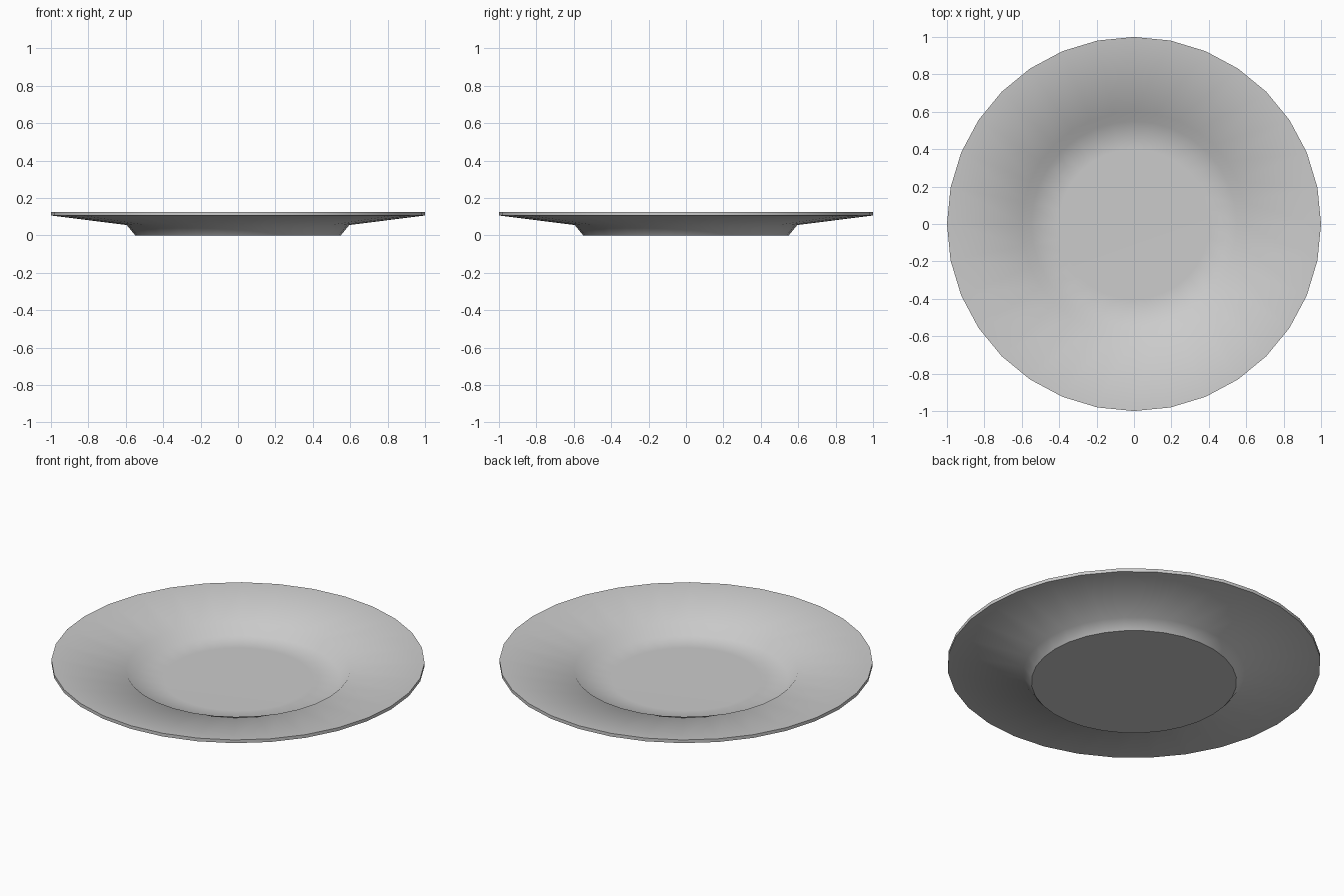
import bpy, bmesh, math

if "Cube" in bpy.data.objects:
    bpy.data.objects.remove(bpy.data.objects["Cube"])

SEGMENTS = 32

# Half cross-section (radius, height): underside, rim, then upper face
PROFILE = [
    (0.55, 0.0), (0.595, 0.055), (1.0, 0.106), (1.0, 0.125), (0.975, 0.123),
    (0.60, 0.075), (0.55, 0.02), (0.40, 0.018),
]


def lathe(name, profile, segments):
    """Spin a profile around z and close both ends with flat discs."""
    bm = bmesh.new()
    rings = []
    for r, z in profile:
        ring = []
        for i in range(segments):
            a = 2 * math.pi * i / segments
            ring.append(bm.verts.new((r * math.cos(a), r * math.sin(a), z)))
        rings.append(ring)
    for low, high in zip(rings, rings[1:]):
        for i in range(segments):
            j = (i + 1) % segments
            bm.faces.new((low[i], low[j], high[j], high[i]))
    bm.faces.new(rings[0][::-1])
    bm.faces.new(rings[-1])
    bmesh.ops.recalc_face_normals(bm, faces=bm.faces)
    mesh = bpy.data.meshes.new(name)
    bm.to_mesh(mesh)
    bm.free()
    obj = bpy.data.objects.new(name, mesh)
    bpy.context.collection.objects.link(obj)
    return obj


# Dinner plate
plate = lathe("plate", PROFILE, SEGMENTS)
bpy.context.view_layer.objects.active = plate
plate.select_set(True)
bpy.ops.object.shade_smooth_by_angle(angle=math.radians(50))
